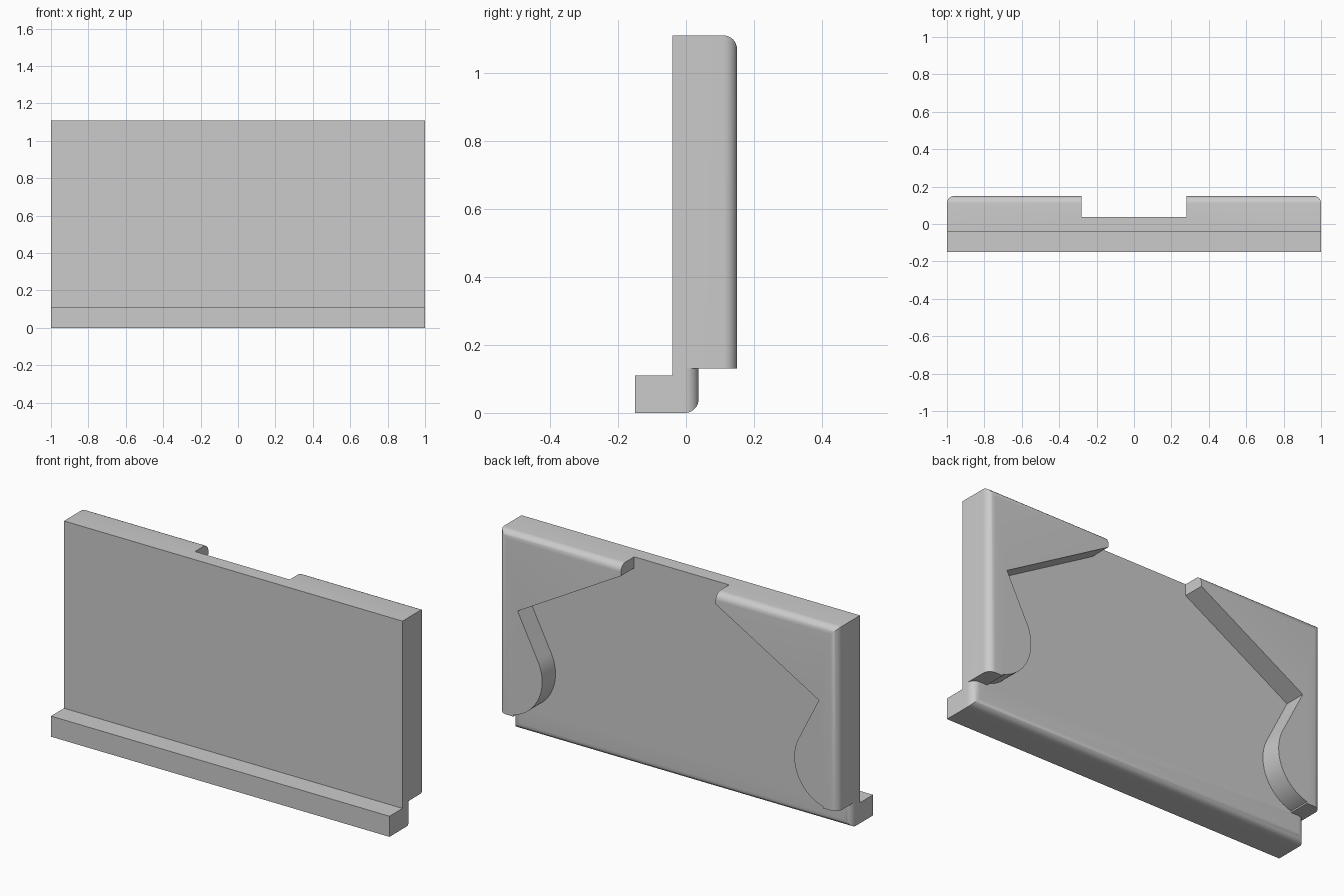
import bpy, bmesh, math
from mathutils import Vector

cube = bpy.data.objects.get("Cube")
if cube:
    bpy.data.objects.remove(cube, do_unlink=True)

grey = bpy.data.materials.new("plain grey")
grey.use_nodes = True
colour = (0.6, 0.6, 0.6, 1)
grey.diffuse_color = colour
grey.node_tree.nodes["Principled BSDF"].inputs["Base Color"].default_value = colour

BACK, PAD, STEP, TOP, FILLET = 0.037, 0.15, 0.13, 1.11, 0.04


def add_object(name, bm):
    bmesh.ops.recalc_face_normals(bm, faces=bm.faces)
    mesh = bpy.data.meshes.new(name)
    bm.to_mesh(mesh)
    bm.free()
    mesh.materials.append(grey)
    obj = bpy.data.objects.new(name, mesh)
    bpy.context.collection.objects.link(obj)
    return obj


def block(name, y0, y1, z0, z1, round_z=None):
    """Full-width block; back side edges and the back edge at round_z are filleted."""
    bm = bmesh.new()
    bmesh.ops.create_cube(bm, size=1)
    for v in bm.verts:
        v.co = Vector((v.co.x * 2, y0 + (v.co.y + 0.5) * (y1 - y0),
                       z0 + (v.co.z + 0.5) * (z1 - z0)))
    if round_z is not None:
        edges = []
        for e in bm.edges:
            a, b = (v.co for v in e.verts)
            if min(a.y, b.y) > y1 - 1e-4:
                upright = abs(a.x - b.x) < 1e-4
                if upright or abs(a.z - round_z) < 1e-4:
                    edges.append(e)
        bmesh.ops.bevel(bm, geom=edges, offset=FILLET, segments=8,
                        profile=0.5, affect='EDGES')
    return add_object(name, bm)


def combine(obj, other, operation):
    mod = obj.modifiers.new(operation.lower(), 'BOOLEAN')
    mod.operation, mod.object, mod.solver = operation, other, 'EXACT'
    bpy.context.view_layer.objects.active = obj
    bpy.ops.object.modifier_apply(modifier=mod.name)
    bpy.data.objects.remove(other, do_unlink=True)


# Tall panel with rounded back edges
panel = block("back_panel", -0.04, PAD, STEP, TOP, TOP)

# Recess between the two raised pads: slanted shoulders, notches, round lobes
half = [(0.28, TOP + 0.1), (0.28, 1.05), (0.89, 0.70)]
for i in range(25):
    a = math.radians(150 + i * 105 / 24)
    half.append((0.975 + 0.23 * math.cos(a), 0.36 + 0.23 * math.sin(a)))
half.append((half[-1][0], STEP - 0.1))
outline = half + [(-x, z) for x, z in reversed(half)]

bm = bmesh.new()
face = bm.faces.new([bm.verts.new((x, BACK, z)) for x, z in outline])
ext = bmesh.ops.extrude_face_region(bm, geom=[face])
for v in ext["geom"]:
    if isinstance(v, bmesh.types.BMVert):
        v.co.y = PAD + 0.1
recess = add_object("recess_cutter", bm)
recess.hide_render = True
combine(panel, recess, 'DIFFERENCE')

# Rounded foot under the panel and the square ledge in front
combine(panel, block("foot", -0.04, BACK, 0, STEP, 0), 'UNION')
combine(panel, block("front_ledge", -0.15, -0.04, 0, 0.11), 'UNION')

panel.select_set(True)
bpy.context.view_layer.objects.active = panel
bpy.ops.object.shade_smooth_by_angle(angle=math.radians(30))
